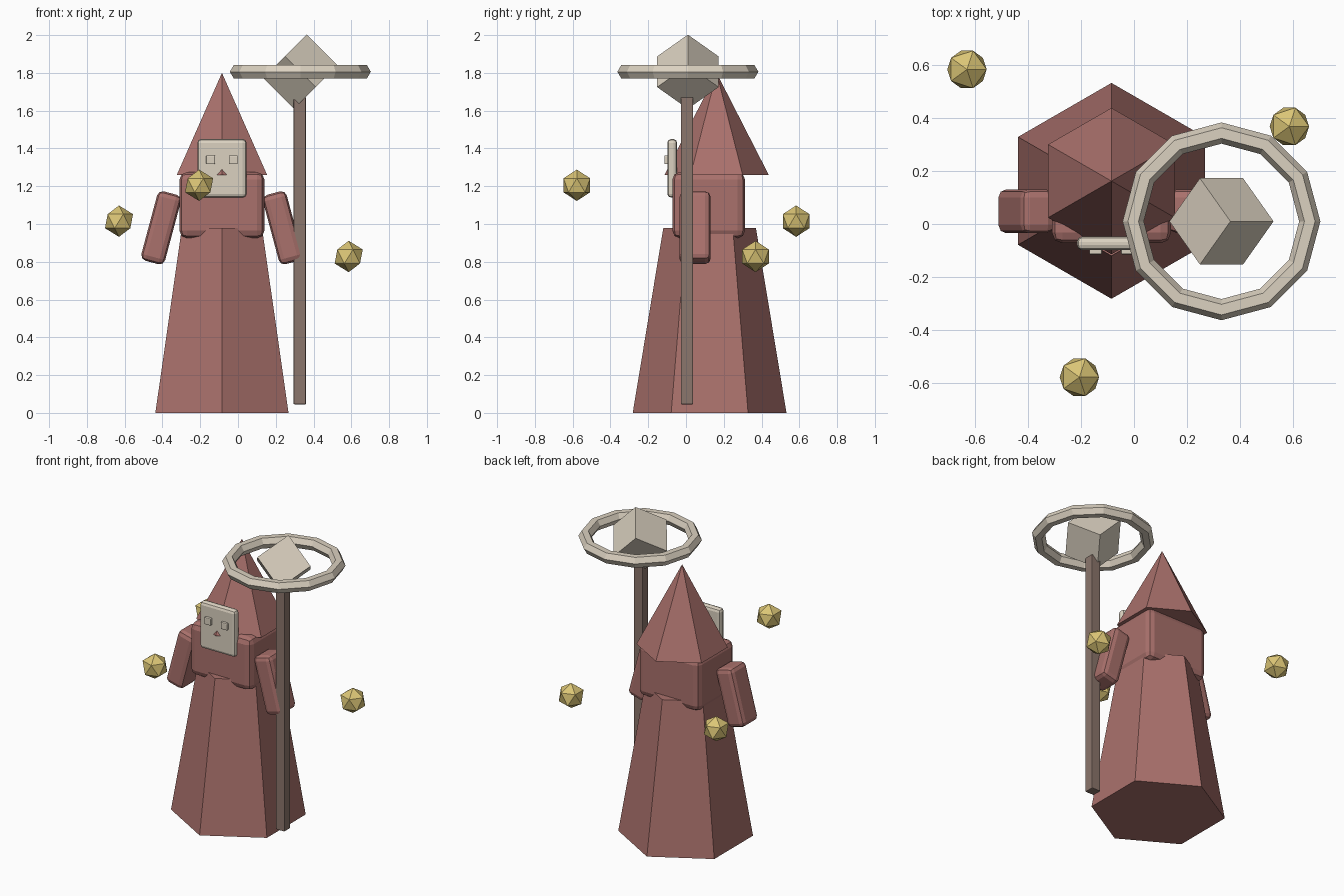
import bpy
import math
from mathutils import Matrix, Vector

cube = bpy.data.objects.get("Cube")
if cube:
    bpy.data.objects.remove(cube, do_unlink=True)


def material(name, colour):
    mat = bpy.data.materials.new(name)
    mat.use_nodes = True
    rgba = (*colour, 1)
    mat.diffuse_color = rgba
    mat.node_tree.nodes["Principled BSDF"].inputs["Base Color"].default_value = rgba
    return mat


red = material("dusty red cloth", (0.40, 0.165, 0.15))
cream = material("pale cream", (0.71, 0.64, 0.53))
gold = material("soft gold", (0.71, 0.56, 0.18))
brown = material("grey brown wood", (0.26, 0.18, 0.15))


def finish(name, mat):
    obj = bpy.context.object
    obj.name = name
    obj.data.name = name
    obj.data.materials.append(mat)
    return obj


def box(name, centre, size, mat, bevel=0, tilt=0):
    bpy.ops.mesh.primitive_cube_add(size=1, location=centre, rotation=(0, tilt, 0))
    obj = finish(name, mat)
    obj.data.transform(Matrix.Diagonal((*size, 1)))
    if bevel:
        mod = obj.modifiers.new("soft edges", 'BEVEL')
        mod.width = bevel
        mod.segments = 2
    return obj


def six_sided(name, y, z0, z1, r0, r1, mat):
    # Primitive cones start with a corner on the y axis
    bpy.ops.mesh.primitive_cone_add(vertices=6, radius1=r0, radius2=r1, depth=z1 - z0,
                                    location=(BODY_X, y, (z0 + z1) / 2))
    return finish(name, mat)


BODY_X = -0.085

# Robe, torso and hat
six_sided("robe", 0.125, 0, 0.98, 0.407, 0.245, red)
box("torso", (BODY_X, 0.12, 1.1), (0.45, 0.385, 0.35), red, 0.04)
six_sided("hat", 0.162, 1.26, 1.8, 0.276, 0, red)

# Arms, mirrored around the body
for side, label in ((1, "left"), (-1, "right")):
    box(label + "_arm", (BODY_X + side * 0.322, 0.048, 0.98), (0.13, 0.165, 0.38),
        red, 0.03, -side * math.radians(15))

# Mask and eyes
box("face_mask", (BODY_X, -0.073, 1.295), (0.26, 0.052, 0.31), cream, 0.02)
for side, label in ((1, "left"), (-1, "right")):
    box(label + "_eye", (BODY_X + side * 0.06, -0.1, 1.34), (0.047, 0.03, 0.047), cream, 0.005)

# Staff
STAFF = Vector((0.33, 0.01, 1.806))
box("staff", (0.327, 0.005, 0.858), (0.065, 0.064, 1.625), brown, 0.004)

# Tilted crystal block and halo at the staff head
crystal = box("staff_crystal", STAFF, (0.23, 0.23, 0.23), cream)
crystal.data.transform(Matrix.Rotation(math.radians(-45), 4, 'Y')
                       @ Matrix.Rotation(math.radians(45), 4, 'Z'))
bpy.ops.mesh.primitive_torus_add(major_segments=12, minor_segments=6,
                                 major_radius=0.333, minor_radius=0.04, location=STAFF)
finish("staff_halo", cream)

# Floating orbs
orbs = {"back_right_orb": (-0.63, 0.583, 1.015),
        "front_orb": (-0.206, -0.578, 1.205),
        "back_left_orb": (0.586, 0.368, 0.828)}
for name, centre in orbs.items():
    bpy.ops.mesh.primitive_ico_sphere_add(subdivisions=1, radius=0.083, location=centre)
    finish(name, gold)
